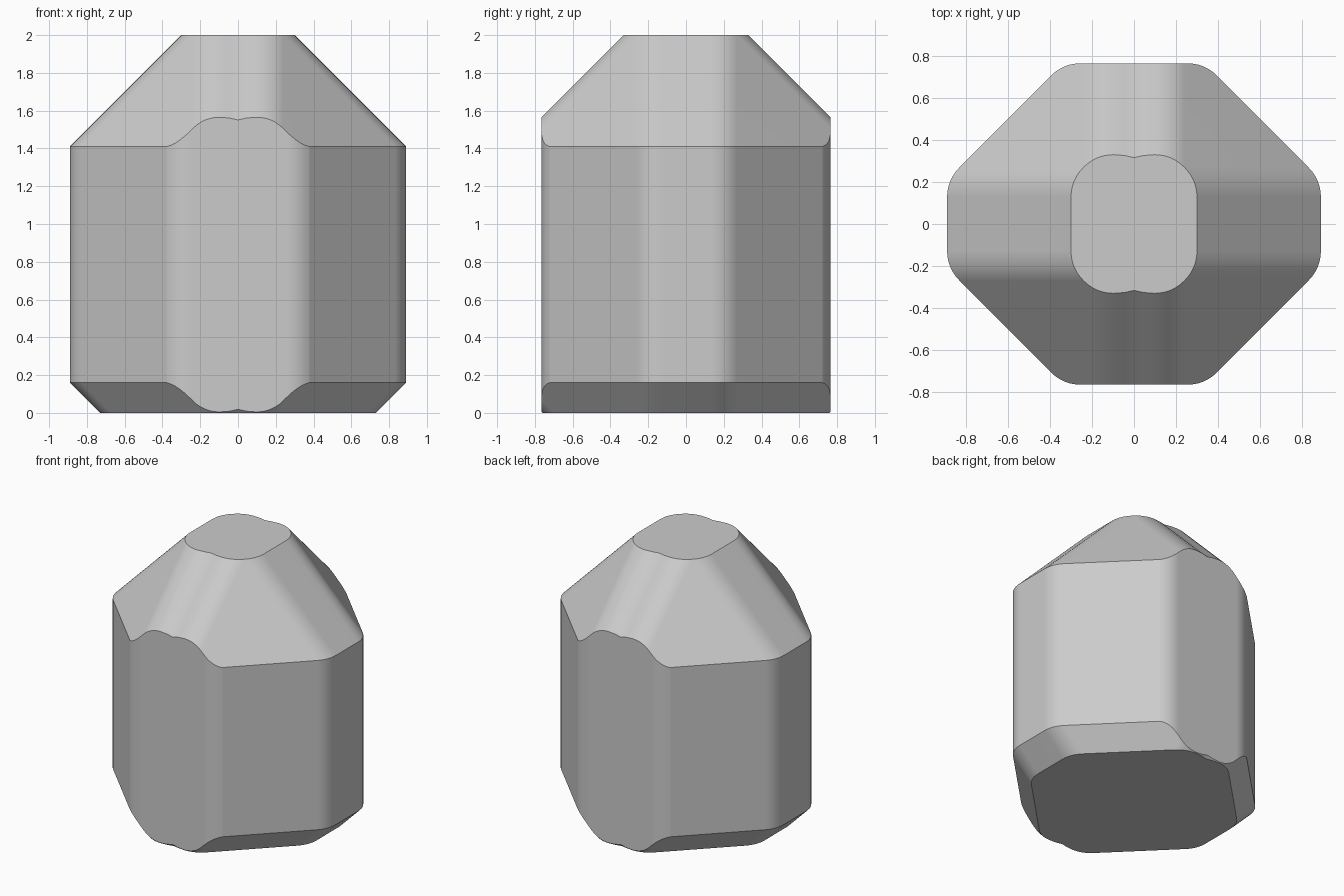
import bpy
import bmesh
from math import radians
from mathutils import Vector

cube = bpy.data.objects.get("Cube")
if cube:
    bpy.data.objects.remove(cube, do_unlink=True)

grey = bpy.data.materials.new("plain grey")
grey.use_nodes = True
grey.diffuse_color = (0.6, 0.6, 0.6, 1)
grey.node_tree.nodes["Principled BSDF"].inputs["Base Color"].default_value = (0.6, 0.6, 0.6, 1)


def fillet(before, corner, after, cut, steps=6):
    """Round one corner with a quadratic curve that starts and ends 'cut' away from it."""
    c = Vector(corner)
    a = c + (Vector(before) - c).normalized() * cut
    b = c + (Vector(after) - c).normalized() * cut
    return [a * (1 - t) ** 2 + c * 2 * t * (1 - t) + b * t * t
            for t in (i / steps for i in range(steps + 1))]


def mirror_quarter(quarter):
    """Turn points running from the +x side to the +y side into a closed outline."""
    half = quarter + [Vector((-p.x, p.y)) for p in reversed(quarter) if p.x > 1e-5]
    return half + [Vector((p.x, -p.y)) for p in reversed(half)]


def body_outline(inset):
    side, end = (0.89 - inset, 0.21), (0.18, 0.92 - inset)
    pts = fillet((side[0], 0), side, end, 0.083)
    pts += fillet(side, end, (0, end[1]), 0.083)
    # shallow groove down the middle of the front and back slopes
    pts += [Vector((0.045, end[1] - 0.004)), Vector((0, end[1] - 0.014))]
    return mirror_quarter(pts)


def loft(name, rings):
    """Skin a stack of (outline, height) rings and cap both ends."""
    bm = bmesh.new()
    loops = [[bm.verts.new((p.x, p.y, z)) for p in pts] for pts, z in rings]
    n = len(loops[0])
    for low, high in zip(loops, loops[1:]):
        for i in range(n):
            j = (i + 1) % n
            bm.faces.new((low[i], low[j], high[j], high[i]))
    bm.faces.new(list(reversed(loops[0])))
    bm.faces.new(loops[-1])
    bmesh.ops.recalc_face_normals(bm, faces=bm.faces)
    mesh = bpy.data.meshes.new(name)
    bm.to_mesh(mesh)
    bm.free()
    mesh.materials.append(grey)
    obj = bpy.data.objects.new(name, mesh)
    bpy.context.collection.objects.link(obj)
    return obj


# Eight-sided body: chamfered foot, straight wall, tapering top
body = loft("faceted_body", [(body_outline(d), z) for d, z in
                             ((0.16, 0), (0, 0.16), (0, 1.41), (0.59, 2))])

# Trimming block that flattens front and back with rounded corners
corner = (0.337, 0.765)
edge = fillet((1.102, 0), corner, (0, corner[1]), 0.085)
trim = loft("trim_block", [(mirror_quarter([Vector((1.2, edge[0].y))] + edge), z)
                           for z in (-1, 3)])
trim.hide_render = True

bpy.ops.object.select_all(action="DESELECT")
body.select_set(True)
bpy.context.view_layer.objects.active = body
mod = body.modifiers.new("trim", "BOOLEAN")
mod.operation = "INTERSECT"
mod.solver = "EXACT"
mod.object = trim
bpy.ops.object.modifier_apply(modifier=mod.name)
bpy.data.objects.remove(trim, do_unlink=True)

# Soft rounded corners, crisp chamfer edges
bpy.ops.object.shade_smooth_by_angle(angle=radians(30))
weighted = body.modifiers.new("even_shading", "WEIGHTED_NORMAL")
weighted.keep_sharp = True
